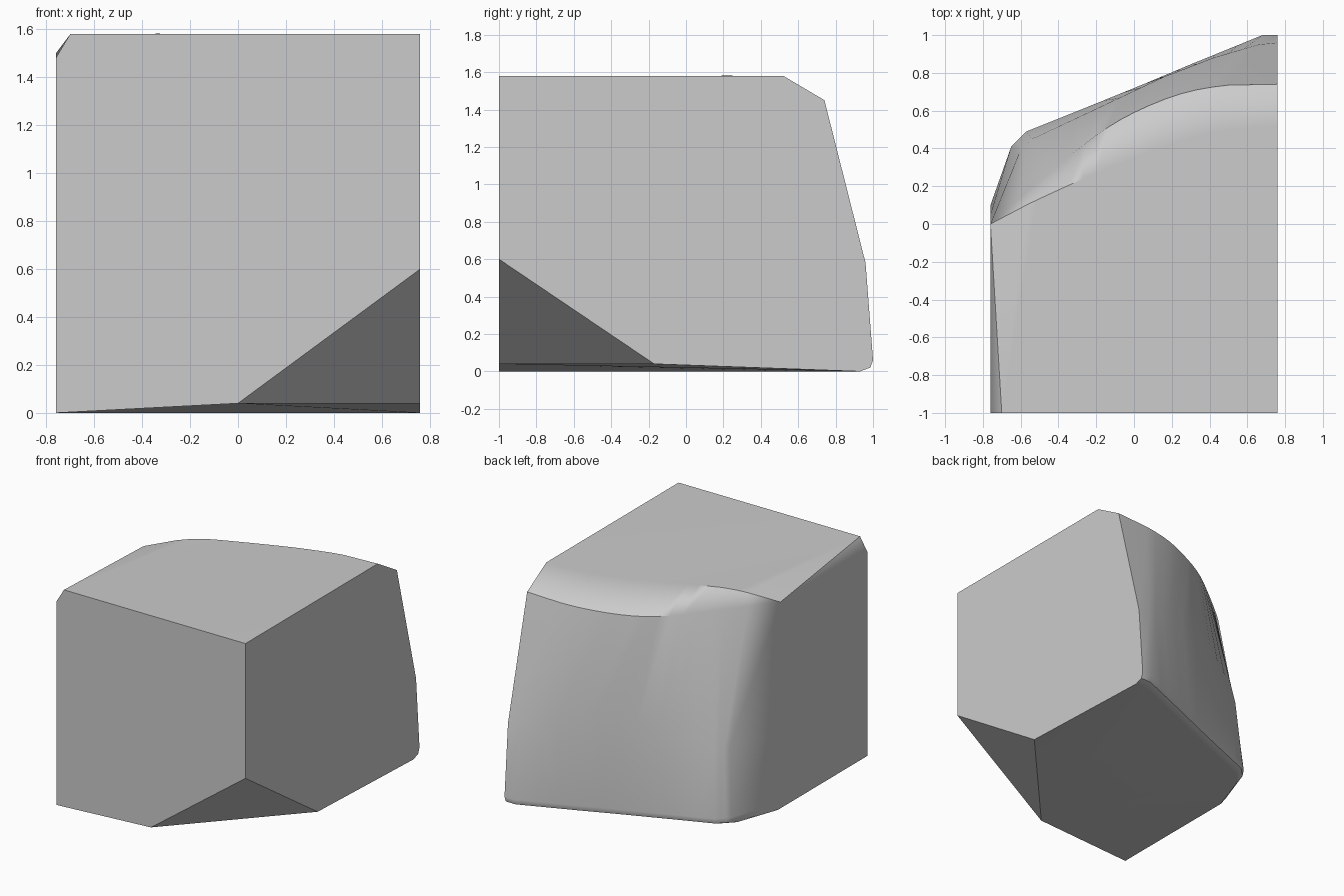
import bpy
import bmesh
import math
from mathutils import Vector

cube = bpy.data.objects.get("Cube")
if cube:
    bpy.data.objects.remove(cube)

TOP = 1.58
SIDE = 0.76
FRONT = -1


def spline(a, b, c, d, t):
    """Smooth curve point between b and c."""
    return 0.5 * (2 * b + (c - a) * t + (2 * a - 5 * b + 4 * c - d) * t ** 2
                  + (3 * b - a - 3 * c + d) * t ** 3)


def refine(points, smooth, steps=3):
    """Add points to every span except the two end ones."""
    points = [Vector(p) for p in points]
    result = [points[0]]
    for i in range(1, len(points) - 2):
        for k in range(steps):
            if smooth:
                result.append(spline(*points[i - 1:i + 3], k / steps))
            else:
                result.append(points[i].lerp(points[i + 1], k / steps))
    return result + points[-2:]


# Contours of the rounded back, from the left side to the right side
top_edge = [(x, y, TOP) for x, y in (
    (SIDE, .52), (.5, .505), (.25, .44), (.05, .37), (-.2, .27), (-.4, .18))]
top_edge += [(-.57, .1, 1.555), (-SIDE, 0, 1.5)]

brow = [(SIDE, .74, 1.45), (.5, .735, 1.44), (.25, .69, 1.43), (0, .59, 1.42),
        (-.2, .47, 1.43), (-.4, .31, 1.455), (-.6, .14, 1.48), (-SIDE, 0, 1.5)]

ridge = [(SIDE, .96, .58), (.66, .95, .59), (.42, .88, .68), (.16, .78, .78),
         (-.2, .61, .67), (-.54, .45, .54), (-.61, .37, .54), (-SIDE, .05, .54)]

foot = [(x, y, .06) for x, y in (
    (SIDE, 1), (.68, 1), (.3, .845), (.05, .74), (-.27, .61),
    (-.57, .49), (-.65, .41), (-SIDE, .1))]

rows = [refine(top_edge, True), refine(brow, True),
        refine(ridge, False), refine(foot, False)]
# Rounded lower lip
for inset, height in ((.015, .02), (.07, 0)):
    rows.append([Vector((p.x, p.y - inset, height)) for p in rows[3]])

bm = bmesh.new()
grid = [[bm.verts.new(p) for p in row] for row in rows]


def face(*verts):
    verts = list(dict.fromkeys(verts))
    if len(verts) > 2:
        bm.faces.new(verts)


# The top edge and the brow meet in one point on the right side
bm.verts.remove(grid[1][-1])
grid[1][-1] = grid[0][-1]

# Back skin
for upper, lower in zip(grid, grid[1:]):
    for i in range(len(upper) - 1):
        face(upper[i], upper[i + 1], lower[i])
        face(upper[i + 1], lower[i + 1], lower[i])

# Corners of the flat front
front_top_left = bm.verts.new((SIDE, FRONT, TOP))
front_top_right = bm.verts.new((-.7, FRONT, TOP))
front_shoulder = bm.verts.new((-SIDE, FRONT, 1.48))
front_low_right = bm.verts.new((-SIDE, FRONT, 0))
cut_front = bm.verts.new((0, FRONT, .04))
cut_top = bm.verts.new((SIDE, FRONT, .6))
cut_side = bm.verts.new((SIDE, -.17, .04))

# Front, cut corner and right shoulder
face(front_top_left, front_top_right, front_shoulder,
     front_low_right, cut_front, cut_top)
face(cut_top, cut_front, cut_side)
face(front_top_right, grid[0][-1], front_shoulder)

# Top: flat part, then the part that bends down to the right
edge = grid[0]
face(front_top_left, *edge[:-2], front_top_right)
for a, b in zip(edge[-3:], edge[-2:]):
    face(front_top_right, a, b)

# Flat sides
face(front_top_left, *[row[0] for row in grid], cut_side, cut_top)
face(front_shoulder, *[row[-1] for row in grid], front_low_right)

# Underside
lip = grid[-1]
for a, b in zip(lip, lip[1:]):
    face(cut_front, a, b)
face(cut_front, cut_side, lip[0])
face(cut_front, lip[-1], front_low_right)

bmesh.ops.recalc_face_normals(bm, faces=bm.faces)
mesh = bpy.data.meshes.new("cut_block")
bm.to_mesh(mesh)
bm.free()
block = bpy.data.objects.new("cut_block", mesh)
bpy.context.collection.objects.link(block)

# Plain grey
grey = bpy.data.materials.new("plain_grey")
grey.use_nodes = True
color = (.6, .6, .6, 1)
grey.diffuse_color = color
grey.node_tree.nodes["Principled BSDF"].inputs["Base Color"].default_value = color
mesh.materials.append(grey)

# Soft back, crisp flat sides
bpy.ops.object.select_all(action="DESELECT")
block.select_set(True)
bpy.context.view_layer.objects.active = block
bpy.ops.object.shade_smooth_by_angle(angle=math.radians(40))
weighted = block.modifiers.new("even_shading", "WEIGHTED_NORMAL")
weighted.keep_sharp = True
